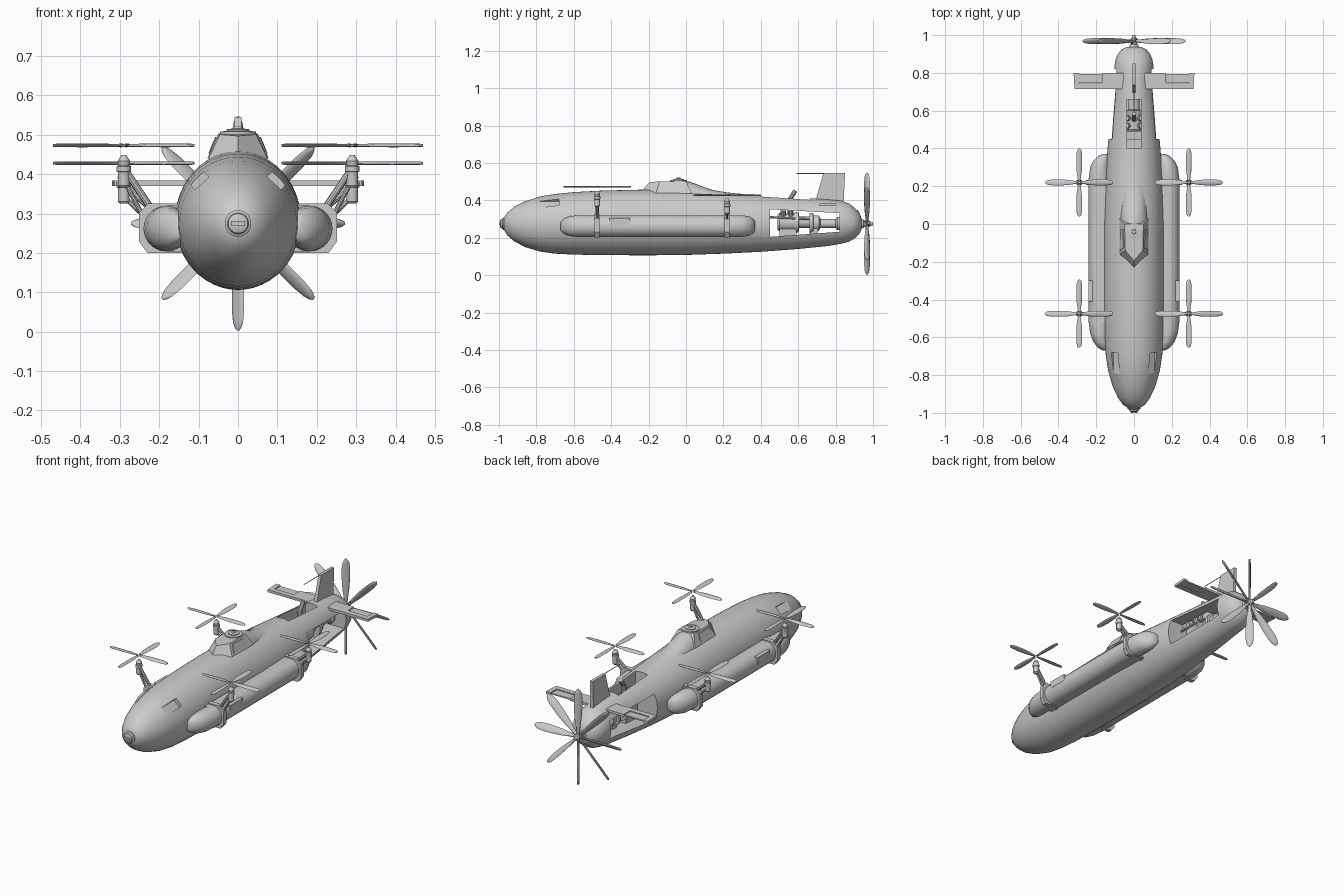
import bpy, bmesh, math
from mathutils import Vector, Matrix

if "Cube" in bpy.data.objects:
    bpy.data.objects.remove(bpy.data.objects["Cube"])

V = Vector


def finish(name, bm, smooth=True, angle=35):
    bmesh.ops.recalc_face_normals(bm, faces=bm.faces)
    me = bpy.data.meshes.new(name)
    bm.to_mesh(me)
    bm.free()
    ob = bpy.data.objects.new(name, me)
    bpy.context.collection.objects.link(ob)
    if smooth:
        bpy.ops.object.select_all(action='DESELECT')
        ob.select_set(True)
        bpy.context.view_layer.objects.active = ob
        bpy.ops.object.shade_smooth_by_angle(angle=math.radians(angle))
    return ob


def add_loft(bm, rings):
    vs = [[bm.verts.new(p) for p in r] for r in rings]
    n = len(vs[0])
    for a, b in zip(vs, vs[1:]):
        for i in range(n):
            bm.faces.new((a[i], a[(i + 1) % n], b[(i + 1) % n], b[i]))
    bm.faces.new(vs[0])
    bm.faces.new(vs[-1])


def ellipse(c, u, v, n=32):
    return [c + u * math.cos(2 * math.pi * i / n) + v * math.sin(2 * math.pi * i / n) for i in range(n)]


def loft(name, rings, angle=35):
    bm = bmesh.new()
    add_loft(bm, rings)
    return finish(name, bm, True, angle)


def lathe(name, c, axis, prof, n=20):
    """prof: (distance along axis, radius)"""
    c, axis = V(c), V(axis).normalized()
    u = axis.orthogonal().normalized()
    w = axis.cross(u)
    return loft(name, [ellipse(c + axis * d, u * r, w * r, n) for d, r in prof])


def tube(name, a, b, r, n=10):
    a, b = V(a), V(b)
    return lathe(name, a, b - a, [(0, r), ((b - a).length, r)], n)


def plate(name, pts, d):
    """polygon extruded along vector d"""
    bm = bmesh.new()
    add_loft(bm, [[V(p) for p in pts], [V(p) + V(d) for p in pts]])
    return finish(name, bm, False)


def box(name, lo, hi):
    (a, b, c), (d, e, f) = lo, hi
    return plate(name, [(a, b, c), (d, b, c), (d, e, c), (a, e, c)], (0, 0, f - c))


def rotor(name, c, axis, count, stations, thick, pitch):
    """bladed rotor; stations: (radius, half chord)"""
    bm = bmesh.new()
    c, axis = V(c), V(axis)
    base = V((1, 0, 0))
    for k in range(count):
        d = Matrix.Rotation(2 * math.pi * k / count, 3, axis) @ base
        rot = Matrix.Rotation(pitch, 3, d)
        ch, no = rot @ axis.cross(d), rot @ axis
        add_loft(bm, [ellipse(c + d * r, ch * w, no * min(thick, w), 10) for r, w in stations])
    return finish(name, bm)


def cut(target, cutter):
    cutter.hide_render = True
    cutter.hide_set(True)
    m = target.modifiers.new("cut", 'BOOLEAN')
    m.operation = 'DIFFERENCE'
    m.solver = 'EXACT'
    m.object = cutter


# Hull: y, half width, top, bottom
hull_rows = [(-.975, .03, .305, .245), (-.955, .06, .335, .212), (-.92, .085, .365, .182),
             (-.86, .113, .395, .15), (-.78, .136, .421, .126), (-.7, .149, .434, .115),
             (-.6, .157, .444, .11), (-.45, .16, .452, .107), (-.2, .16, .458, .106),
             (0, .16, .455, .108), (.2, .153, .442, .115), (.4, .14, .426, .125),
             (.6, .12, .414, .14), (.76, .104, .405, .156), (.83, .104, .398, .168),
             (.87, .098, .384, .178), (.9, .086, .362, .195), (.925, .066, .338, .218), (.938, .035, .307, .243)]
hull = loft("hull", [ellipse(V((0, y, (t + b) / 2)), V((w, 0, 0)), V((0, 0, (t - b) / 2)), 48)
                     for y, w, t, b in hull_rows])
cut(hull, plate("engine_bay_cutter", [(-.3, .45, .205), (-.3, .82, .232), (-.3, .82, .332), (-.3, .45, .352)], (.6, 0, 0)))
cut(hull, box("deck_slot_cutter", (-.038, .4, .34), (.038, .66, .6)))
for s in (-1, 1):
    # Nose grooves
    g = box("nose_groove_cutter", (-.024, -1.1, .137), (.024, -.68, .3))
    g.location = (0, 0, .275)
    g.rotation_euler = (0, s * math.radians(42), 0)
    cut(hull, g)

# Nose cap and tip
lathe("nose_cap", (0, -.96, .275), (0, -1, 0), [(0, .034), (.018, .034), (.022, .027), (.03, .025), (.034, .016)])
box("nose_tip_bar", (-.018, -1.0, .269), (.018, -.985, .281))

# Canopy: faceted cabin, hatch and rear fairing
bm = bmesh.new()
add_loft(bm, [[V(p) for p in [(0, -.245, .44), (.075, -.16, .44), (.078, .03, .44), (-.078, .03, .44), (-.075, -.16, .44)]],
              [V(p) for p in [(0, -.195, .497), (.046, -.14, .501), (.05, .0, .503), (-.05, .0, .503), (-.046, -.14, .501)]]])
finish("canopy", bm, False)
loft("canopy_fairing", [ellipse(V((0, y, .41)), V((w, 0, 0)), V((0, 0, h)), 24)
                        for y, w, h in [(-.03, .076, .095), (.02, .074, .09), (.08, .07, .067), (.14, .065, .046), (.22, .06, .032), (.4, .05, .014)]], 50)
lathe("hatch", (0, -.04, .498), (0, 0, 1), [(0, .046), (.01, .046), (.012, .03), (.016, .03), (.018, .012), (.023, .01)])
for s in (-1, 1):
    # Canopy side windows
    plate("canopy_window", [(s * .07, -.14, .452), (s * .072, -.03, .452), (s * .055, -.03, .494), (s * .053, -.125, .494)], (s * .003, 0, .001))

# Side pods, clamps, arms, motors and lift rotors
pod_rows = [(-.67, .25), (-.655, .5), (-.625, .75), (-.58, .92), (-.52, 1), (.24, 1), (.3, .92), (.335, .75), (.36, .5), (.37, .25)]
blade = [(.008, .006), (.03, .009), (.06, .014), (.1, .016), (.15, .015), (.172, .011), (.18, .003)]
for s in (-1, 1):
    loft("side_pod", [ellipse(V((s * (.14 + .042 * k), y, .262)), V((.058 * k, 0, 0)), V((0, 0, .058 * min(1, k + .15))), 28)
                      for y, k in pod_rows], 50)
    box("pod_bridge", (min(s * .12, s * .182), -.52, .204), (max(s * .12, s * .182), .24, .32))
    box("pod_panel", (min(s * .2, s * .241), -.41, .265), (max(s * .2, s * .241), -.3, .305))
    for y, zm, label in ((-.475, .405, "front"), (.22, .365, "rear")):
        plate(label + "_pod_clamp", [(s * x, y - .013, z) for x, z in
              [(.13, .326), (.228, .326), (.252, .302), (.252, .23), (.23, .2), (.13, .2)]], (0, .026, 0))
        tube(label + "_arm", (s * .222, y, .315), (s * .287, y, zm + .006), .009)
        tube(label + "_arm_brace", (s * .245, y, .3), (s * .287, y, zm - .025), .006)
        lathe(label + "_motor", (s * .29, y, zm - .04), (0, 0, 1),
              [(0, .01), (.006, .015), (.04, .015), (.042, .018), (.055, .018), (.057, .014), (.068, .016),
               (.075, .012), (.084, .006)], 16)
        rotor(label + "_lift_rotor", (s * .29, y, zm + (.068 if y < 0 else .063)), (0, 0, 1), 4, blade, .004, math.radians(10))

# Engine, gearbox and shaft in the open bay
lathe("engine_block", (0, .49, .283), (0, 1, 0), [(0, .042), (.01, .05), (.09, .05), (.1, .056), (.112, .056), (.115, .03), (.18, .03)])
lathe("gearbox", (0, .66, .278), (0, 1, 0), [(0, .055), (.02, .055), (.022, .042), (.05, .042), (.06, .02)])
lathe("drive_shaft", (0, .71, .276), (0, 1, 0), [(0, .024), (.09, .024), (.1, .036), (.12, .036)])
box("engine_mount", (-.035, .5, .2), (.035, .59, .25))
box("gearbox_mount", (-.03, .665, .2), (.03, .705, .25))
for s in (-1, 1):
    for y in (.52, .56):
        tube("engine_cylinder", (s * .02, y, .3), (s * .04, y, .345), .014)
    tube("pipe", (s * .045, .45, .31), (s * .045, .66, .3), .006)
tube("exhaust", (0, .555, .32), (0, .56, .41), .014)
tube("exhaust_tip", (0, .555, .405), (0, .585, .452), .012)

# Tail fin and antenna
plate("tail_fin", [(-.009, .69, .39), (-.009, .735, .545), (-.009, .85, .545), (-.009, .842, .37)], (.018, 0, 0))
tube("antenna", (0, .59, .544), (0, .74, .544), .002, 6)

# Tailplanes with inset elevators
for s in (-1, 1):
    plate("tailplane", [(s * x, y, .37) for x, y in
          [(.03, .715), (.315, .715), (.32, .8), (.292, .8), (.292, .745), (.17, .745), (.17, .8), (.03, .8)]], (0, 0, .014))
    plate("elevator", [(s * x, y, .373) for x, y in [(.172, .747), (.29, .747), (.29, .795), (.172, .795)]], (0, 0, .007))

# Stern propeller
lathe("propeller_hub", (0, .93, .275), (0, 1, 0), [(0, .028), (.02, .022), (.022, .018), (.05, .018), (.055, .012), (.07, .008)])
rotor("stern_propeller", (0, .968, .275), (0, 1, 0), 8,
      [(.01, .008), (.05, .011), (.1, .018), (.16, .022), (.22, .022), (.25, .018), (.265, .01), (.272, .003)], .006, math.radians(45))
